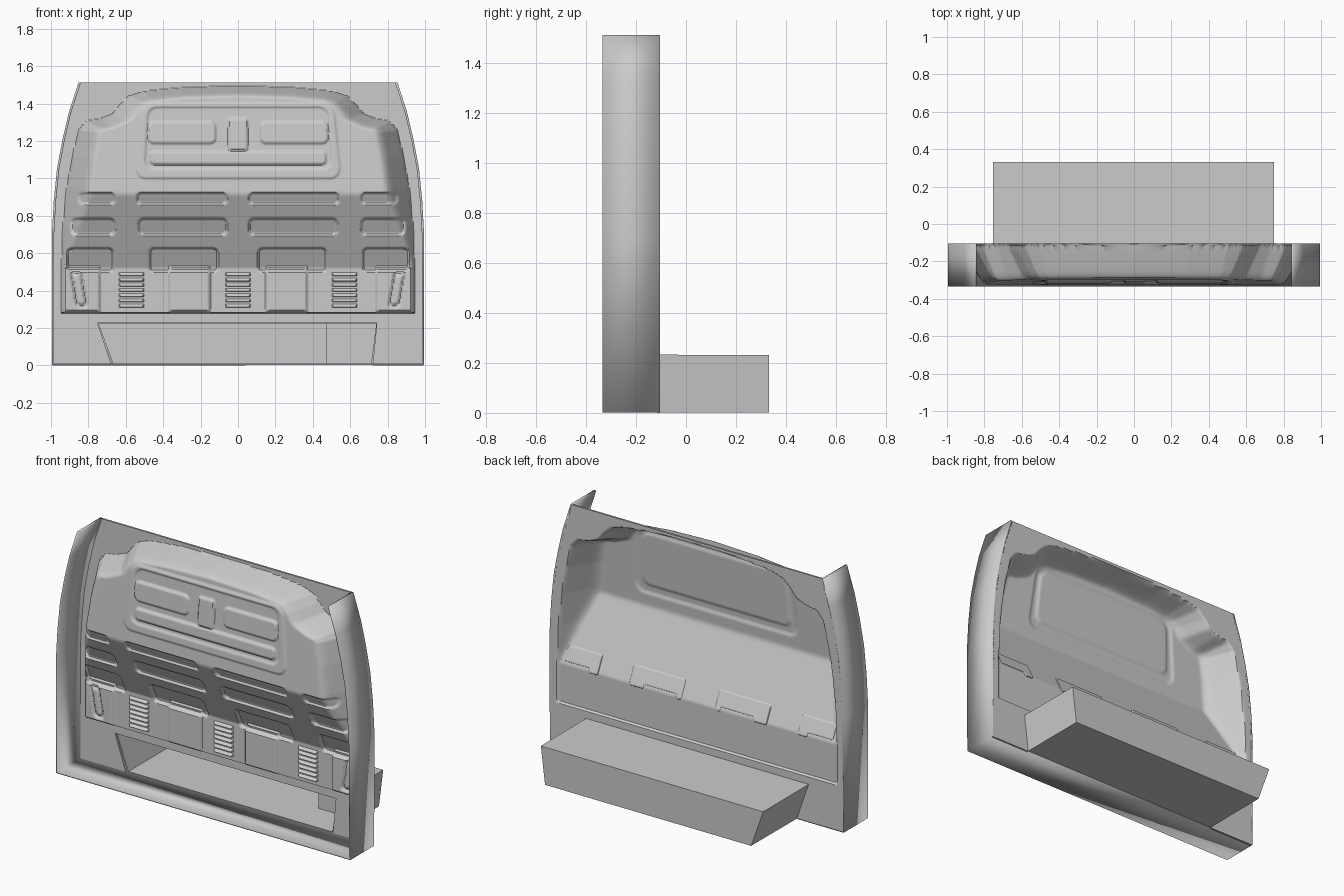
import bpy, bmesh, math

if "Cube" in bpy.data.objects:
    bpy.data.objects.remove(bpy.data.objects["Cube"])

BACK = -0.105      # rear plane of the bulkhead plate
FRONT = -0.335     # front edge of the flange
WALL = 0.012

# half width of the frame by height, and half outline of the pressed bulge (x, z)
SIDE = [(0.995, 0), (0.995, 0.7), (0.985, 0.88), (0.968, 1.05), (0.94, 1.2), (0.905, 1.35), (0.853, 1.512)]
MOUTH = [(0, 1.495), (0.3, 1.485), (0.5, 1.465), (0.58, 1.44), (0.63, 1.395), (0.67, 1.345),
         (0.73, 1.32), (0.81, 1.305), (0.85, 1.26), (0.885, 1.12), (0.915, 0.95),
         (0.935, 0.75), (0.945, 0.52), (0.945, 0.28), (0, 0.28)]

# pressed features: centre x, centre z, half x, half z, radius, height, slant
WINDOW = [(0, 1.2, 0.53, 0.2, 0.06, 0.008, -0.1),
          (0, 1.215, 0.49, 0.165, 0.05, -0.008, -0.06)]
FEATURES = [
    (0.30, 1.245, 0.18, 0.058, 0.03, 0.012, 0),      # upper window pads
    (0, 1.235, 0.05, 0.085, 0.01, 0.012, 0),         # window centre bar
    (0, 1.11, 0.47, 0.033, 0.02, 0.012, 0),          # window lower bar
    (0.30, 0.893, 0.24, 0.028, 0.02, -0.014, 0),     # crease ribs
    (0.755, 0.893, 0.095, 0.028, 0.02, -0.014, 0),
    (0.295, 0.742, 0.235, 0.043, 0.025, -0.017, 0),  # slope slots
    (0.775, 0.742, 0.115, 0.043, 0.025, -0.017, 0),
    (0.29, 0.565, 0.18, 0.06, 0.02, -0.024, 0),      # lower pockets
    (0.79, 0.565, 0.12, 0.06, 0.02, -0.024, 0),
    (0.26, 0.41, 0.108, 0.122, 0.004, 0.016, 0),     # raised lower panels
    (0.835, 0.41, 0.095, 0.122, 0.004, 0.016, 0),
    (0.85, 0.405, 0.032, 0.095, 0.02, -0.012, 0.18), # end panel slots
    (0.85, 0.405, 0.018, 0.078, 0.015, 0.012, 0.18),
]


def half_width(z):
    for (x0, z0), (x1, z1) in zip(SIDE, SIDE[1:]):
        if z <= z1:
            return x0 + (x1 - x0) * (z - z0) / (z1 - z0)
    return SIDE[-1][0]


def mouth_distance(x, z):
    """Distance inside the bulge outline, with height counted double."""
    best, inside = 9.0, False
    for (ax, az), (bx, bz) in zip(MOUTH, MOUTH[1:]):
        if (az > z) != (bz > z) and x < ax + (bx - ax) * (z - az) / (bz - az):
            inside = not inside
        dx, dz, px, pz = bx - ax, 2 * (bz - az), x - ax, 2 * (z - az)
        t = max(0, min(1, (px * dx + pz * dz) / (dx * dx + dz * dz)))
        best = min(best, math.hypot(px - t * dx, pz - t * dz))
    return best if inside else 0


def smooth_min(a, b, k):
    h = max(k - abs(a - b), 0) / k
    return min(a, b) - h * h * k / 4


def press(x, z, features, blend):
    total = 0
    for cx, cz, hx, hz, r, height, slant in features:
        if abs(z - cz) > hz + 0.02:
            continue
        qx = abs(x - cx - slant * (z - cz)) - hx + r
        qz = abs(z - cz) - hz + r
        sd = math.hypot(max(qx, 0), max(qz, 0)) + min(max(qx, qz), 0) - r
        total += height * max(0, min(1, 0.5 - sd / blend))
    return total


def bulge(x, z):
    d = mouth_distance(x, z)
    if d == 0:
        return 0
    slope = 0.012 + max(0, z - 0.52) / 0.4 * 0.19
    face = smooth_min(slope, 0.2 - (z - 0.92) * 0.07, 0.008)
    return max(0, smooth_min(face, d * 1.75, min(0.05, face * 0.5)))


def finish(name, bm, angle=None):
    mesh = bpy.data.meshes.new(name)
    bm.to_mesh(mesh)
    bm.free()
    ob = bpy.data.objects.new(name, mesh)
    bpy.context.collection.objects.link(ob)
    if angle:
        bpy.ops.object.select_all(action='DESELECT')
        ob.select_set(True)
        bpy.context.view_layer.objects.active = ob
        bpy.ops.object.shade_smooth_by_angle(angle=math.radians(angle))
    return ob


def pressed_skin(name, cols, rows, depth, flip):
    """Half sheet following a depth function, mirrored across x."""
    bm = bmesh.new()
    grid = []
    for j in range(rows + 1):
        z = 0.25 + (1.512 - 0.25) * j / rows
        w = half_width(z) - 0.006
        grid.append([bm.verts.new((w * i / cols, depth(w * i / cols, z), z)) for i in range(cols + 1)])
    for a, b in zip(grid, grid[1:]):
        for i in range(cols):
            f = (a[i], a[i + 1], b[i + 1], b[i])
            bm.faces.new(f[::-1] if flip else f)
    ob = finish(name, bm, 40)
    ob.modifiers.new("mirror", 'MIRROR').merge_threshold = 0.0005
    return ob


def prism(bm, section, y0, y1):
    """Extrude an (x, z) section along y."""
    face = bm.faces.new([bm.verts.new((x, y0, z)) for x, z in section])
    out = bmesh.ops.extrude_face_region(bm, geom=[face])['geom']
    bmesh.ops.translate(bm, vec=(0, y1 - y0, 0), verts=[v for v in out if isinstance(v, bmesh.types.BMVert)])
    bmesh.ops.recalc_face_normals(bm, faces=bm.faces)
    return face


def thicken(ob):
    mod = ob.modifiers.new("thickness", 'SOLIDIFY')
    mod.thickness, mod.offset = WALL, 0


# front and rear pressed skins
def front_depth(x, z):
    d = bulge(x, z)
    extra = press(x, z, WINDOW + FEATURES, 0.012) if d > 0 else 0
    return BACK - 0.01 - d - min(0.01, d) - extra


def rear_depth(x, z):
    return BACK - bulge(x, z) - press(x, z, WINDOW, 0.014)


pressed_skin("front_panel", 165, 220, front_depth, False)
pressed_skin("rear_panel", 100, 140, rear_depth, True)

# side flanges and floor as one open channel
bm = bmesh.new()
right = [(x - 0.006, max(z, 0.006)) for x, z in SIDE]
path = [(-x, z) for x, z in reversed(right)] + right
strip = [(bm.verts.new((x, FRONT, z)), bm.verts.new((x, BACK, z))) for x, z in path]
for (a, b), (c, d) in zip(strip, strip[1:]):
    bm.faces.new((a, b, d, c))
thicken(finish("outer_flange", bm, 30))

# plate around the step opening
bm = bmesh.new()
prism(bm, [(-0.99, 0), (-0.675, 0), (-0.75, 0.226), (0.742, 0.226), (0.72, 0),
           (0.99, 0), (0.99, 0.251), (-0.99, 0.251)], BACK - 0.01, BACK)
finish("lower_plate", bm)

# hollow step box behind the plate, open at the front
bm = bmesh.new()
opening = prism(bm, [(-0.67, 0.006), (0.716, 0.006), (0.744, 0.229), (-0.75, 0.229)], BACK, 0.329)
for f in [f for f in bm.faces if all(abs(v.co.y - BACK) < 1e-4 for v in f.verts)]:
    bm.faces.remove(f)
thicken(finish("step_box", bm))

# block in the rear right corner of the step box
bm = bmesh.new()
prism(bm, [(0.47, 0.006), (0.716, 0.006), (0.742, 0.225), (0.47, 0.225)], 0.105, 0.325)
finish("step_inner_block", bm)

# louvre vents
bm = bmesh.new()
for cx in (-0.57, 0, 0.57):
    for k in range(7):
        z, y = 0.31 + 0.028 * k, BACK - 0.03
        wedge = []
        for sx, hw in ((-1, 0.068), (1, 0.068)):
            wedge.append([bm.verts.new((cx + sx * w, y + dy, z + dz))
                          for w, dy, dz in ((hw, 0, 0), (hw - 0.012, -0.016, 0.003), (hw, 0, 0.02))])
        a, b = wedge
        bm.faces.new(a)
        bm.faces.new(b[::-1])
        for i in range(3):
            bm.faces.new((a[i], b[i], b[(i + 1) % 3], a[(i + 1) % 3]))
bmesh.ops.recalc_face_normals(bm, faces=bm.faces)
finish("louvre_vents", bm)
